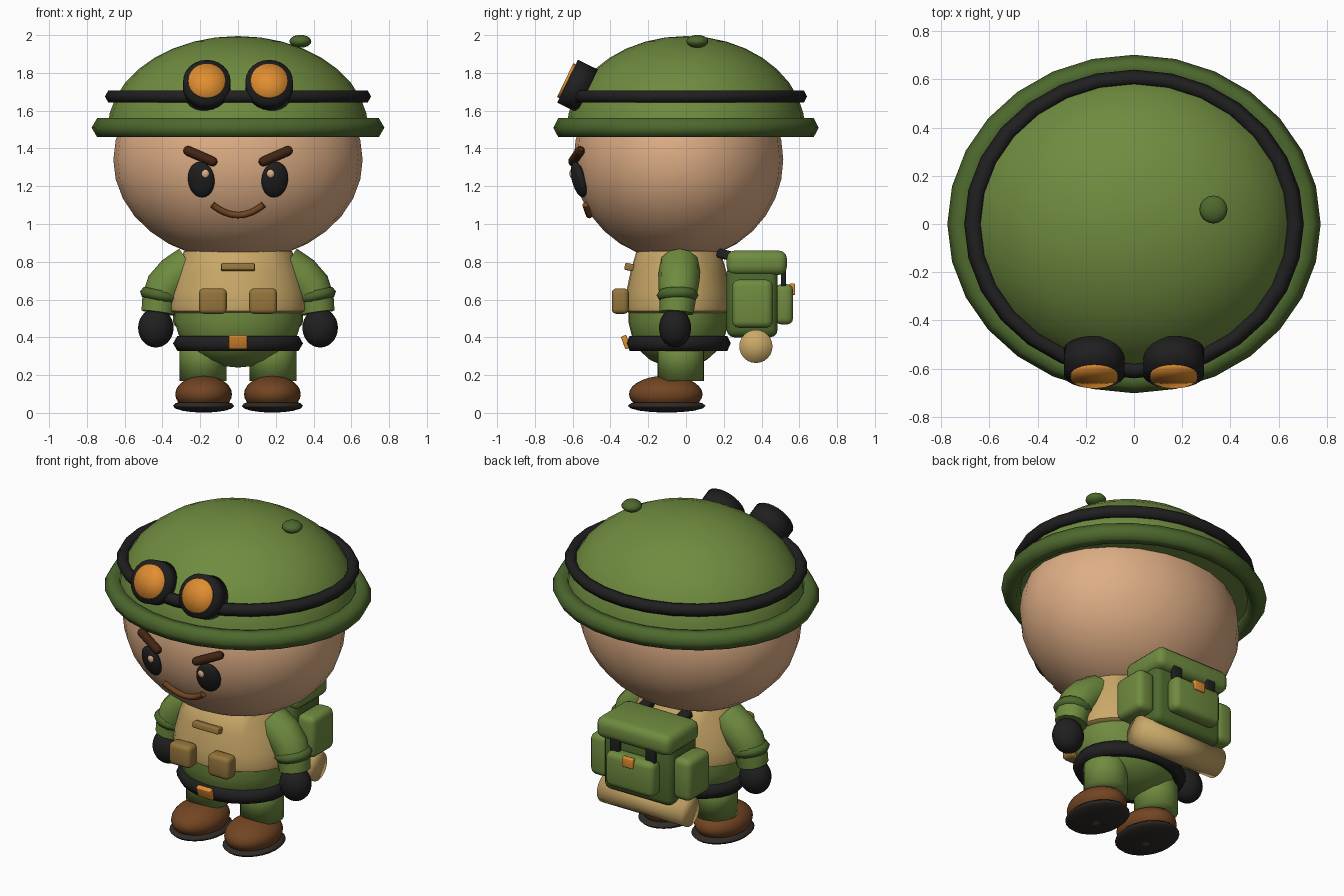
import bpy, bmesh, math
from mathutils import Vector

if "Cube" in bpy.data.objects:
    bpy.data.objects.remove(bpy.data.objects["Cube"], do_unlink=True)


def material(name, r, g, b):
    m = bpy.data.materials.new(name)
    m.use_nodes = True
    m.diffuse_color = (r, g, b, 1)
    m.node_tree.nodes["Principled BSDF"].inputs["Base Color"].default_value = (r, g, b, 1)
    return m


GREEN = material("olive green", 0.16, 0.26, 0.05)
DARK_GREEN = material("dark green", 0.075, 0.14, 0.027)
SKIN = material("skin", 0.73, 0.42, 0.235)
TAN = material("tan cloth", 0.59, 0.395, 0.14)
KHAKI = material("dark khaki", 0.30, 0.18, 0.045)
LEATHER = material("brown leather", 0.17, 0.06, 0.016)
BROW = material("dark brown hair", 0.055, 0.018, 0.006)
BLACK = material("black", 0.014, 0.014, 0.015)
RUBBER = material("sole rubber", 0.028, 0.024, 0.021)
ORANGE = material("orange", 0.75, 0.27, 0.03)


def finish(obj, name, mat, angle=40):
    obj.name = obj.data.name = name
    obj.data.materials.clear()
    obj.data.materials.append(mat)
    bpy.ops.object.select_all(action="DESELECT")
    obj.select_set(True)
    bpy.context.view_layer.objects.active = obj
    bpy.ops.object.shade_smooth_by_angle(angle=math.radians(angle))
    return obj


def ellipsoid(name, mat, loc, radii, rot=(0, 0, 0), seg=24, rings=14):
    bpy.ops.mesh.primitive_uv_sphere_add(segments=seg, ring_count=rings, location=loc, rotation=rot)
    obj = bpy.context.object
    obj.scale = radii
    return finish(obj, name, mat, 60)


def ring(name, mat, loc, rx, ry, minor, rot=(0, 0, 0), seg=28):
    bpy.ops.mesh.primitive_torus_add(major_segments=seg, minor_segments=6, major_radius=rx,
                                     minor_radius=minor, location=loc, rotation=rot)
    obj = bpy.context.object
    obj.scale = (1, ry / rx, 1)
    return finish(obj, name, mat, 75)


def cylinder(name, mat, loc, radius, depth, rot=(0, 0, 0)):
    bpy.ops.mesh.primitive_cylinder_add(vertices=24, radius=radius, depth=depth, location=loc,
                                        rotation=rot, end_fill_type="TRIFAN")
    return finish(bpy.context.object, name, mat, 120)


def mesh_object(name, bm, loc, rot=(0, 0, 0)):
    me = bpy.data.meshes.new(name)
    bmesh.ops.recalc_face_normals(bm, faces=bm.faces)
    bm.to_mesh(me)
    bm.free()
    obj = bpy.data.objects.new(name, me)
    obj.location, obj.rotation_euler = loc, rot
    bpy.context.collection.objects.link(obj)
    return obj


def box(name, mat, loc, size, bevel=0.01, rot=(0, 0, 0)):
    bm = bmesh.new()
    bmesh.ops.create_cube(bm, size=1)
    bmesh.ops.scale(bm, vec=size, verts=bm.verts)
    bmesh.ops.bevel(bm, geom=bm.edges[:], offset=bevel, segments=3, profile=0.5, affect="EDGES")
    return finish(mesh_object(name, bm, loc, rot), name, mat, 50)


def lathe(name, mat, profile, depth_ratio, y=0):
    """Spin (radius, height) points round z, squashed front to back."""
    bm = bmesh.new()
    verts = [bm.verts.new((r, 0, z)) for r, z in profile]
    edges = [bm.edges.new(pair) for pair in zip(verts, verts[1:])]
    bmesh.ops.spin(bm, geom=verts + edges, cent=(0, 0, 0), axis=(0, 0, 1),
                   angle=math.tau, steps=28, use_merge=True)
    bmesh.ops.remove_doubles(bm, verts=bm.verts, dist=0.0005)
    bmesh.ops.scale(bm, vec=(1, depth_ratio, 1), verts=bm.verts)
    return finish(mesh_object(name, bm, (0, y, 0)), name, mat)


def tube(name, mat, points, radius, tapers=None):
    cu = bpy.data.curves.new(name, "CURVE")
    cu.dimensions = "3D"
    cu.bevel_depth, cu.bevel_resolution, cu.use_fill_caps = radius, 4, True
    sp = cu.splines.new("POLY")
    sp.points.add(len(points) - 1)
    for i, p in enumerate(points):
        sp.points[i].co = (*p, 1)
        sp.points[i].radius = tapers[i] if tapers else 1
    obj = bpy.data.objects.new(name, cu)
    bpy.context.collection.objects.link(obj)
    bpy.ops.object.select_all(action="DESELECT")
    obj.select_set(True)
    bpy.context.view_layer.objects.active = obj
    bpy.ops.object.convert(target="MESH")
    return finish(bpy.context.object, name, mat, 45)


# Head, and a helper that finds the face surface
HEAD, HEAD_R = Vector((0, -0.04, 1.34)), Vector((0.66, 0.555, 0.535))
ellipsoid("head", SKIN, HEAD, HEAD_R, rings=16)


def face(x, z, lift=0.0):
    t = 1 - (x / HEAD_R.x) ** 2 - ((z - HEAD.z) / HEAD_R.z) ** 2
    return Vector((x, HEAD.y - HEAD_R.y * math.sqrt(t) - lift, z))


smile = []
for i in range(13):
    x = 0.135 * (i / 6 - 1)
    smile.append(face(x, 1.047 + 0.055 * (x / 0.135) ** 2, 0.008))
tube("mouth", LEATHER, smile, 0.017)

# Helmet, closed underneath
dome = [(0, 1.5)] + [(0.69 * math.cos(a), 1.5 + 0.495 * math.sin(a))
                     for a in [math.pi / 2 * i / 9 for i in range(10)]]
lathe("helmet_dome", GREEN, dome, 0.915)
ring("helmet_brim", DARK_GREEN, (0, 0, 1.51), 0.717, 0.65, 0.058)
ring("goggle_strap", BLACK, (0, 0, 1.675), 0.668, 0.607, 0.037)
ellipsoid("helmet_button", DARK_GREEN, (0.33, 0.06, 1.967), (0.058, 0.058, 0.034), seg=16, rings=10)

# Torso
lathe("hips", GREEN, [(0, 0.24), (0.1, 0.25), (0.19, 0.28), (0.26, 0.33), (0.31, 0.4),
                      (0.335, 0.48), (0.335, 0.56), (0, 0.6)], 0.79, -0.04)
lathe("vest", TAN, [(0, 0.53), (0.34, 0.53), (0.362, 0.54), (0.367, 0.565), (0.356, 0.64),
                    (0.327, 0.75), (0.287, 0.855), (0.24, 0.88), (0, 0.89)], 0.775, -0.04)
ring("belt", BLACK, (0, -0.04, 0.368), 0.298, 0.24, 0.046)
box("belt_buckle", ORANGE, (0, -0.319, 0.375), (0.098, 0.03, 0.07), 0.005, (0.35, 0, 0))
box("chest_strip", KHAKI, (0, -0.3, 0.772), (0.178, 0.05, 0.038), 0.008, (-0.2, 0, 0))

# Backpack
box("pack_body", DARK_GREEN, (0, 0.35, 0.59), (0.47, 0.27, 0.38), 0.04)
box("pack_flap", GREEN, (0, 0.375, 0.795), (0.51, 0.32, 0.13), 0.045)
box("pack_back_pocket", GREEN, (0, 0.52, 0.575), (0.33, 0.095, 0.215), 0.035)
box("pack_clasp", ORANGE, (0, 0.563, 0.655), (0.075, 0.03, 0.06), 0.006)
cylinder("bedroll", TAN, (0, 0.37, 0.352), 0.088, 0.58, (0, math.pi / 2, 0))

# Mirrored parts
for side, s in (("left", 1), ("right", -1)):
    def part(name):
        return side + "_" + name

    # Face
    ellipsoid(part("eye"), BLACK, face(s * 0.195, 1.235, 0.008), (0.073, 0.034, 0.097),
              (0.25, 0, s * 0.26), 20, 12)
    ellipsoid(part("eye_glint"), SKIN, face(s * 0.173, 1.267, 0.033), (0.022, 0.014, 0.024),
              seg=12, rings=8)
    inner, outer = face(s * 0.115, 1.322, 0.018), face(s * 0.285, 1.396, 0.018)
    tube(part("eyebrow"), BROW, [inner.lerp(outer, t) for t in (0, 0.05, 0.12, 0.88, 0.95, 1)],
         0.026, [0.5, 0.85, 1, 1, 0.85, 0.5])

    # Goggles
    tilt = 1.12
    out = Vector((0, -math.sin(tilt), math.cos(tilt)))
    cup = Vector((s * 0.165, -0.574, 1.73))
    cylinder(part("goggle_cup"), BLACK, cup, 0.126, 0.118, (tilt, 0, 0))
    cylinder(part("goggle_lens"), ORANGE, cup + out * 0.06, 0.099, 0.026, (tilt, 0, 0))

    # Arms
    path = [(0.25, -0.035, 0.78), (0.33, -0.035, 0.725), (0.385, -0.04, 0.667),
            (0.412, -0.045, 0.6), (0.422, -0.05, 0.53)]
    tube(part("arm"), GREEN, [(s * x, y, z) for x, y, z in path], 0.1, [1.08, 1.1, 1.06, 0.97, 0.9])
    ring(part("sleeve_cuff"), DARK_GREEN, (s * 0.41, -0.045, 0.622), 0.08, 0.08, 0.031,
         (0, -s * 0.2, 0), 20)
    ellipsoid(part("glove"), BLACK, (s * 0.435, -0.058, 0.45), (0.094, 0.085, 0.104), seg=20)

    # Legs and boots
    cylinder(part("leg"), GREEN, (s * 0.185, -0.028, 0.29), 0.124, 0.24)
    ellipsoid(part("boot"), LEATHER, (s * 0.182, -0.107, 0.099), (0.15, 0.195, 0.098))
    ellipsoid(part("boot_sole"), RUBBER, (s * 0.182, -0.102, 0.037), (0.162, 0.206, 0.0355), rings=8)

    # Vest pouches
    box(part("pouch"), KHAKI, (s * 0.133, -0.348, 0.592), (0.147, 0.09, 0.135), 0.025)

    # Backpack details
    box(part("pack_side_pocket"), GREEN, (s * 0.285, 0.352, 0.578), (0.12, 0.215, 0.255), 0.035)
    box(part("pack_strap"), BLACK, (s * 0.122, 0.516, 0.722), (0.062, 0.028, 0.115), 0.006)
    box(part("shoulder_strap"), BLACK, (s * 0.13, 0.218, 0.835), (0.07, 0.11, 0.05), 0.015, (-0.25, 0, 0))
